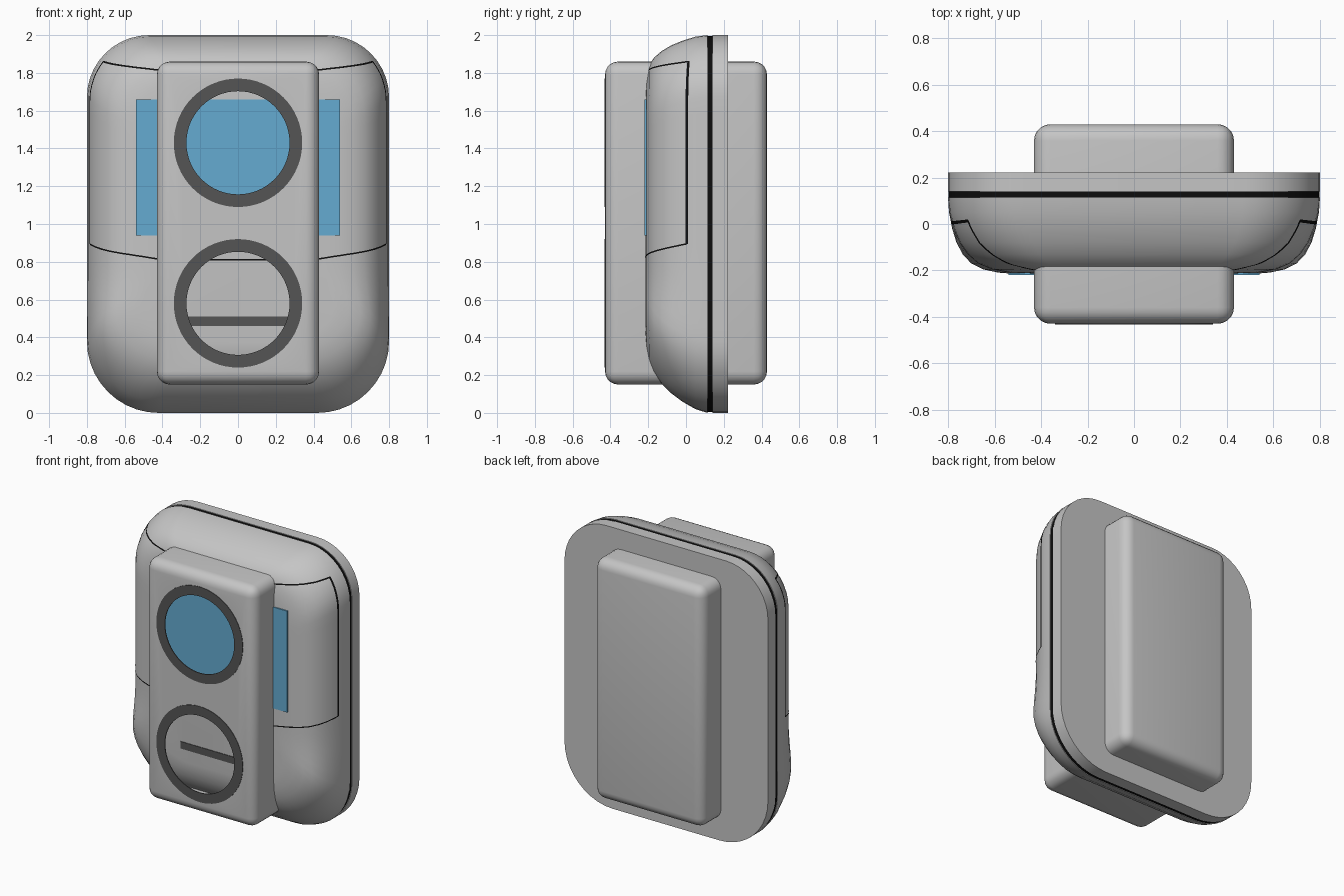
import bpy, bmesh, math
from mathutils import Vector
from mathutils.bvhtree import BVHTree

if "Cube" in bpy.data.objects:
    bpy.data.objects.remove(bpy.data.objects["Cube"])


def material(name, r, g, b):
    m = bpy.data.materials.new(name)
    m.diffuse_color = (r, g, b, 1)
    m.use_nodes = True
    m.node_tree.nodes["Principled BSDF"].inputs["Base Color"].default_value = m.diffuse_color
    return m


GREY = material("light grey", 0.56, 0.56, 0.56)
DARK = material("dark grey", 0.09, 0.09, 0.09)
BLACK = material("black", 0.004, 0.004, 0.004)
BLUE = material("screen blue", 0.13, 0.41, 0.64)


def finish(bm, name, mat, angle=35):
    me = bpy.data.meshes.new(name)
    bm.to_mesh(me)
    bm.free()
    ob = bpy.data.objects.new(name, me)
    bpy.context.collection.objects.link(ob)
    me.materials.append(mat)
    bpy.ops.object.select_all(action='DESELECT')
    ob.select_set(True)
    bpy.context.view_layer.objects.active = ob
    bpy.ops.object.shade_smooth_by_angle(angle=math.radians(angle))
    return ob


def outline(y, side, top, bottom):
    """Rounded rectangle in xz; the lower sides bulge outward a little."""
    hw = 0.8 - side
    half = []
    rb, rt = 0.38 - 0.25 * bottom, 0.33 - 0.25 * top
    zb, zt = bottom, 2 - top
    for i in range(11):
        a = math.pi / 2 * i / 10
        half.append((hw - rb + rb * math.sin(a), zb + rb - rb * math.cos(a)))
    for i in range(1, 16):
        half.append((hw, zb + rb + (zt - rt - zb - rb) * i / 16))
    for i in range(11):
        a = math.pi / 2 * i / 10
        half.append((hw - rt + rt * math.cos(a), zt - rt + rt * math.sin(a)))
    pts = half + [(-x, z) for x, z in reversed(half)]
    out = []
    for x, z in pts:
        t = min(max((z - 0.05) / 0.75, 0), 1)
        out.append((x * (1 + 0.28 * side * math.sin(math.pi * t) ** 2 / hw), y, z))
    return out


def loft(name, mat, layers):
    bm = bmesh.new()
    rings = [[bm.verts.new(p) for p in outline(*l)] for l in layers]
    n = len(rings[0])
    for a, b in zip(rings, rings[1:]):
        for i in range(n):
            bm.faces.new((a[i], a[(i + 1) % n], b[(i + 1) % n], b[i]))
    bm.faces.new(rings[0])
    bm.faces.new(rings[-1])
    bmesh.ops.recalc_face_normals(bm, faces=bm.faces[:])
    return finish(bm, name, mat)


# Domed front shell: y, side inset, top inset, bottom inset
shell = loft("front_shell", GREY, [
    (0.113, 0, 0, 0), (0.05, 0.006, 0.008, 0.02), (-0.02, 0.025, 0.03, 0.06),
    (-0.08, 0.05, 0.055, 0.105), (-0.13, 0.085, 0.085, 0.155),
    (-0.17, 0.13, 0.12, 0.21), (-0.195, 0.19, 0.16, 0.265),
    (-0.209, 0.26, 0.205, 0.32), (-0.215, 0.34, 0.26, 0.37)])
# Dark gap and flat back plate
loft("gap_band", BLACK, [(0.14, 0.004, 0.004, 0.004), (0.112, 0.004, 0.004, 0.004)])
loft("back_plate", GREY, [(0.222, 0, 0, 0), (0.139, 0, 0, 0)])

# Central case: rounded box with two round openings in its front
RING_Z = (0.58, 1.43)
bm = bmesh.new()
bmesh.ops.create_cube(bm, size=1)
for v in bm.verts:
    v.co = Vector((v.co.x * 0.86, v.co.y * 0.858, v.co.z * 1.71 + 1.005))
bmesh.ops.bevel(bm, geom=bm.edges[:], offset=0.07, segments=5, profile=0.5, affect='EDGES')
bm.normal_update()
front = max((f for f in bm.faces if f.normal.y < -0.99), key=lambda f: f.calc_area())
edges = list(front.edges)
bmesh.ops.delete(bm, geom=[front], context='FACES_ONLY')
for z in RING_Z:
    vs = [bm.verts.new((0.3 * math.cos(2 * math.pi * i / 48), -0.429,
                        z + 0.3 * math.sin(2 * math.pi * i / 48))) for i in range(48)]
    edges += [bm.edges.new((vs[i], vs[(i + 1) % 48])) for i in range(48)]
bmesh.ops.triangle_fill(bm, use_beauty=True, edges=edges, normal=(0, -1, 0))
bm.normal_update()
for f in bm.faces:
    if f.normal.y > 0.99 and f.calc_center_median().y < 0:
        f.normal_flip()
finish(bm, "central_case", GREY)


# Flat dark rings around the openings
def ring(name, z, r_in, r_out):
    bm = bmesh.new()
    prof = [(r_in, -0.426), (r_in, -0.432), (r_out, -0.432), (r_out, -0.426)]
    n = 64
    loops = []
    for i in range(n):
        a = 2 * math.pi * i / n
        loops.append([bm.verts.new((r * math.cos(a), y, z + r * math.sin(a))) for r, y in prof])
    for i in range(n):
        a, b = loops[i], loops[(i + 1) % n]
        for j in range(4):
            k = (j + 1) % 4
            bm.faces.new((a[j], a[k], b[k], b[j]))
    bmesh.ops.recalc_face_normals(bm, faces=bm.faces[:])
    finish(bm, name, DARK)


ring("lower_ring", RING_Z[0], 0.273, 0.34)
ring("upper_ring", RING_Z[1], 0.273, 0.34)


# Screen and slot plates on the shell front
def plate(name, mat, hw, z0, z1):
    bm = bmesh.new()
    bmesh.ops.create_cube(bm, size=1)
    for v in bm.verts:
        v.co = Vector((v.co.x * 2 * hw, v.co.y * 0.009 - 0.2145, v.co.z * (z1 - z0) + (z0 + z1) / 2))
    finish(bm, name, mat)


plate("screen", BLUE, 0.54, 0.94, 1.66)
plate("slot", DARK, 0.3, 0.46, 0.51)

# Door seams: thin ribbons projected onto the shell
tmp = bmesh.new()
tmp.from_mesh(shell.data)
bmesh.ops.triangulate(tmp, faces=tmp.faces[:])
tree = BVHTree.FromBMesh(tmp)


def on_shell(a, z):
    d = Vector((math.sin(a), -math.cos(a), 0))
    c = Vector((0, 0.1, z))
    hit = tree.ray_cast(c + d * 2, -d)[0]
    return hit + d * 0.003


def seam(name, path, da, dz):
    bm = bmesh.new()
    rows = [[bm.verts.new(on_shell(a + s * da, z + s * dz)) for s in (-1, 1)] for a, z in path]
    for p, q in zip(rows, rows[1:]):
        bm.faces.new((p[0], q[0], q[1], p[1]))
    bm.normal_update()
    for f in bm.faces:
        c = f.calc_center_median()
        if f.normal.dot(Vector((c.x, c.y - 0.1, 0))) < 0:
            f.normal_flip()
    finish(bm, name, BLACK)


END = 1.45
for name, z0, rise in (("door_top_seam", 1.81, 0.05), ("door_bottom_seam", 0.81, 0.085)):
    path = []
    for i in range(81):
        a = END * (i / 40 - 1)
        path.append((a, z0 + rise * max(0, (abs(a) - 0.9) / (END - 0.9))))
    seam(name, path, 0, 0.004)
for name, s in (("left_door_seam", -1), ("right_door_seam", 1)):
    seam(name, [(s * END, 0.893 + 0.97 * i / 30) for i in range(31)], 0.009, 0)
tmp.free()
